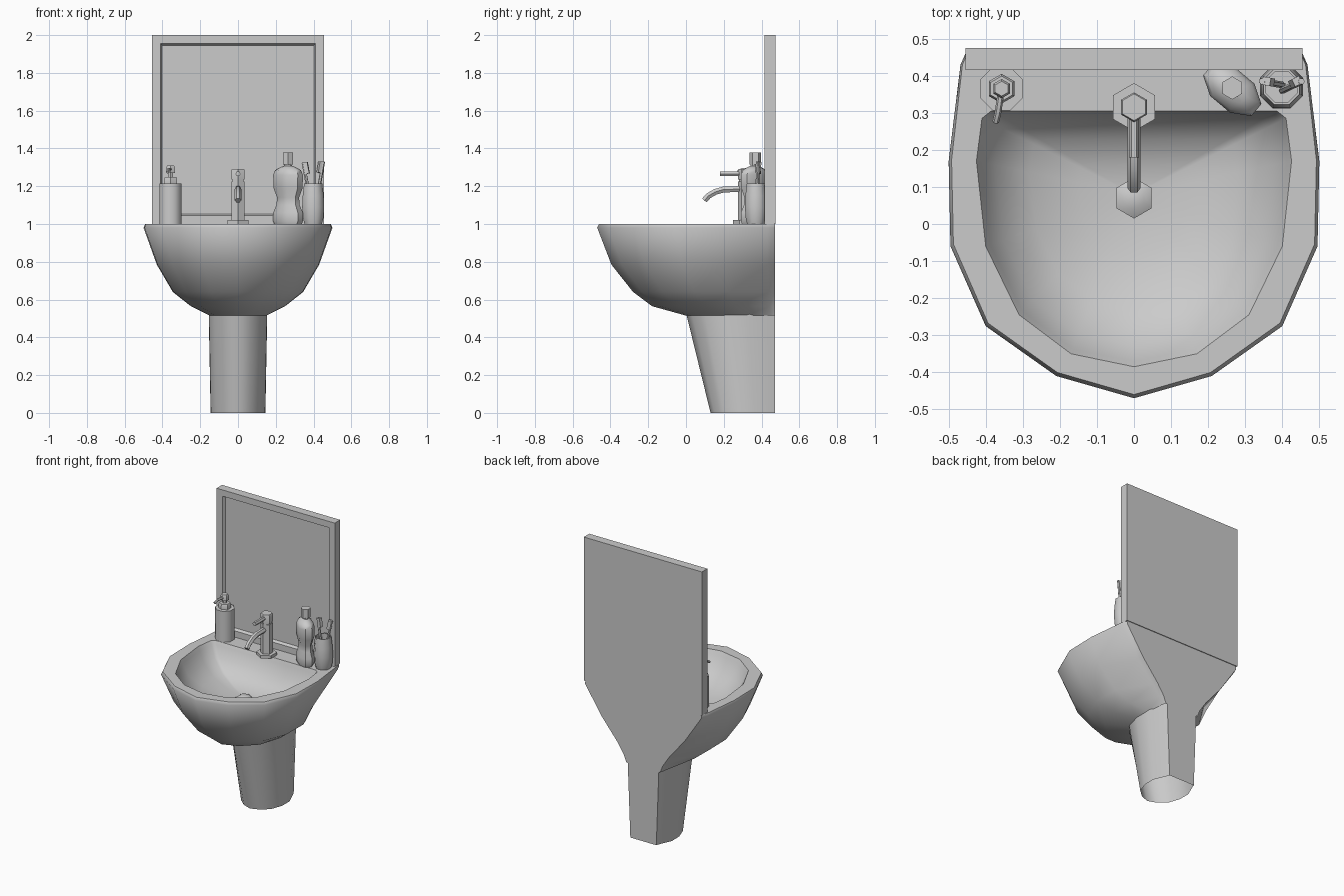
import bpy, bmesh, math
from mathutils import Vector, Matrix

if "Cube" in bpy.data.objects:
    bpy.data.objects.remove(bpy.data.objects["Cube"])


def finish(name, bm, angle=50):
    bmesh.ops.recalc_face_normals(bm, faces=bm.faces)
    me = bpy.data.meshes.new(name)
    bm.to_mesh(me)
    bm.free()
    ob = bpy.data.objects.new(name, me)
    bpy.context.collection.objects.link(ob)
    bpy.ops.object.select_all(action='DESELECT')
    ob.select_set(True)
    bpy.context.view_layer.objects.active = ob
    bpy.ops.object.shade_smooth_by_angle(angle=math.radians(angle))
    return ob


def loft(name, rings, cap_start=True, cap_end=True, angle=50):
    """Skin a list of closed point rings with quads."""
    bm = bmesh.new()
    vs = [[bm.verts.new(p) for p in r] for r in rings]
    n = len(vs[0])
    for a, b in zip(vs, vs[1:]):
        for i in range(n):
            j = (i + 1) % n
            bm.faces.new((a[i], a[j], b[j], b[i]))
    if cap_start:
        bm.faces.new(vs[0])
    if cap_end:
        bm.faces.new(vs[-1])
    return finish(name, bm, angle)


def lathe(name, x, y, profile, n=6, depth=1.0, rot=0.0, phase=math.pi / 2):
    """Stack of (radius, z) polygons, optionally flattened and turned."""
    m = Matrix.Translation((x, y, 0)) @ Matrix.Rotation(rot, 4, 'Z')
    rings = []
    for r, z in profile:
        angs = [phase + 2 * math.pi * i / n for i in range(n)]
        rings.append([m @ Vector((r * math.cos(a), r * depth * math.sin(a), z)) for a in angs])
    return loft(name, rings)


def tube(name, path, r, n=6):
    pts = [Vector(p) for p in path]
    rings = []
    for i, p in enumerate(pts):
        d = pts[min(i + 1, len(pts) - 1)] - pts[max(i - 1, 0)]
        q = d.to_track_quat('Z', 'Y')
        rings.append([p + q @ Vector((r * math.cos(a), r * math.sin(a), 0))
                      for a in (2 * math.pi * k / n for k in range(n))])
    return loft(name, rings)


def mirrored(half, z):
    """Half outline from the front centre to the back, mirrored to a full ring."""
    return [Vector((x, y, z)) for x, y in half] + \
           [Vector((-x, y, z)) for x, y in reversed(half[1:])]


BACK = 0.47


def d_ring(z, w, front, bw):
    uv = [(0, 0), (.42, .064), (.8, .207), (.99, .436), (1, .68)]
    half = [(u * w, front + v * (BACK - front)) for u, v in uv]
    half += [(bw * 1.04, front + .957 * (BACK - front)), (bw, BACK)]
    return mirrored(half, z)


# basin: outer shell, rim, flat rear deck and bowl interior
inner = [(0, -.385), (.17, -.35), (.31, -.245), (.40, -.06), (.425, .17), (.41, .285), (.385, .305)]
rings = [d_ring(*a) for a in ((.515, .15, .0, .13), (.565, .25, -.18, .15), (.64, .345, -.28, .20),
                              (.785, .43, -.395, .32), (.98, .50, -.47, .45), (1.0, .492, -.46, .445))]
for s, z in ((1, 1.0), (.97, .975), (.88, .90), (.66, .83), (.35, .795), (.12, .785)):
    rings.append(mirrored([(x * s, .08 + (y - .08) * s) for x, y in inner], z))
loft("basin", rings, cap_start=False)
lathe("drain", 0, .07, [(.055, .78), (.055, .795), (.03, .81)])

# pedestal, open underneath
loft("pedestal", [d_ring(0, .145, .13, .10), d_ring(.53, .155, .0, .12)], cap_start=False)

# mirror: slab with a recessed front panel
bm = bmesh.new()
bmesh.ops.create_cube(bm, size=1, matrix=Matrix.Translation((0, .445, 1.5))
                      @ Matrix.Diagonal((.91, .06, 1.0, 1)))
front = min(bm.faces, key=lambda f: f.calc_center_median().y)
bmesh.ops.inset_region(bm, faces=[front], thickness=.062)
bmesh.ops.inset_region(bm, faces=[front], thickness=.014, depth=-.02)
finish("mirror", bm, 30)

# tap
lathe("tap_base", 0, .315, [(.065, 1.0), (.065, 1.02)])
lathe("tap_body", 0, .315, [(.04, 1.02), (.04, 1.225)])
lathe("tap_neck", 0, .315, [(.035, 1.22), (.035, 1.235)])
lathe("tap_handle", 0, .315, [(.04, 1.235), (.04, 1.285), (.036, 1.292)])
tube("tap_lever", [(0, .30, 1.265), (0, .18, 1.265)], .014)
tube("tap_spout", [(0, .30, 1.185), (0, .20, 1.183), (0, .155, 1.17), (0, .12, 1.15), (0, .097, 1.125)], .018)

# soap dispenser
sx, sy = -.357, .365
lathe("dispenser_body", sx, sy, [(.063, 1.0), (.063, 1.215)], n=8, phase=math.pi / 8)
lathe("dispenser_collar", sx, sy, [(.04, 1.215), (.04, 1.24), (.034, 1.25)])
lathe("dispenser_stem", sx, sy, [(.014, 1.245), (.014, 1.275)])
lathe("dispenser_head", sx, sy, [(.026, 1.27), (.026, 1.30), (.02, 1.31)])
tube("dispenser_nozzle", [(sx, sy, 1.29), (sx - .01, .30, 1.29), (sx - .016, .275, 1.275)], .009)

# shampoo bottle, flattened and turned
lathe("bottle", .265, .362, [(.085, 1.0), (.092, 1.015), (.092, 1.06), (.072, 1.10), (.068, 1.14),
                             (.09, 1.19), (.092, 1.26), (.08, 1.285), (.045, 1.302), (.025, 1.308), (.025, 1.32)],
      n=8, depth=.6, rot=math.radians(-40), phase=math.pi / 8)
lathe("bottle_cap", .265, .367, [(.031, 1.315), (.031, 1.378)])

# tumbler, hollow, with two toothbrushes
lathe("tumbler", .398, .37, [(.05, 1.0), (.058, 1.03), (.063, 1.09), (.06, 1.15), (.052, 1.215),
                             (.045, 1.215), (.05, 1.13), (.045, 1.02)], n=8, phase=math.pi / 8)
for i, (foot, top, side) in enumerate((((.40, .36, 1.03), (.452, .385, 1.33), -1),
                                       ((.40, .375, 1.03), (.345, .385, 1.325), 1))):
    a, b = Vector(foot), Vector(top)
    tube(f"toothbrush_{i + 1}", [a, a.lerp(b, .72), b], .009)
    # bristle block beside the head
    d = (b - a).normalized()
    bm = bmesh.new()
    mat = Matrix.Translation(b - d * .03 + Vector((side * .012, 0, 0))) \
        @ d.to_track_quat('Z', 'Y').to_matrix().to_4x4() @ Matrix.Diagonal((.022, .022, .06, 1))
    bmesh.ops.create_cube(bm, size=1, matrix=mat)
    finish(f"bristles_{i + 1}", bm)
